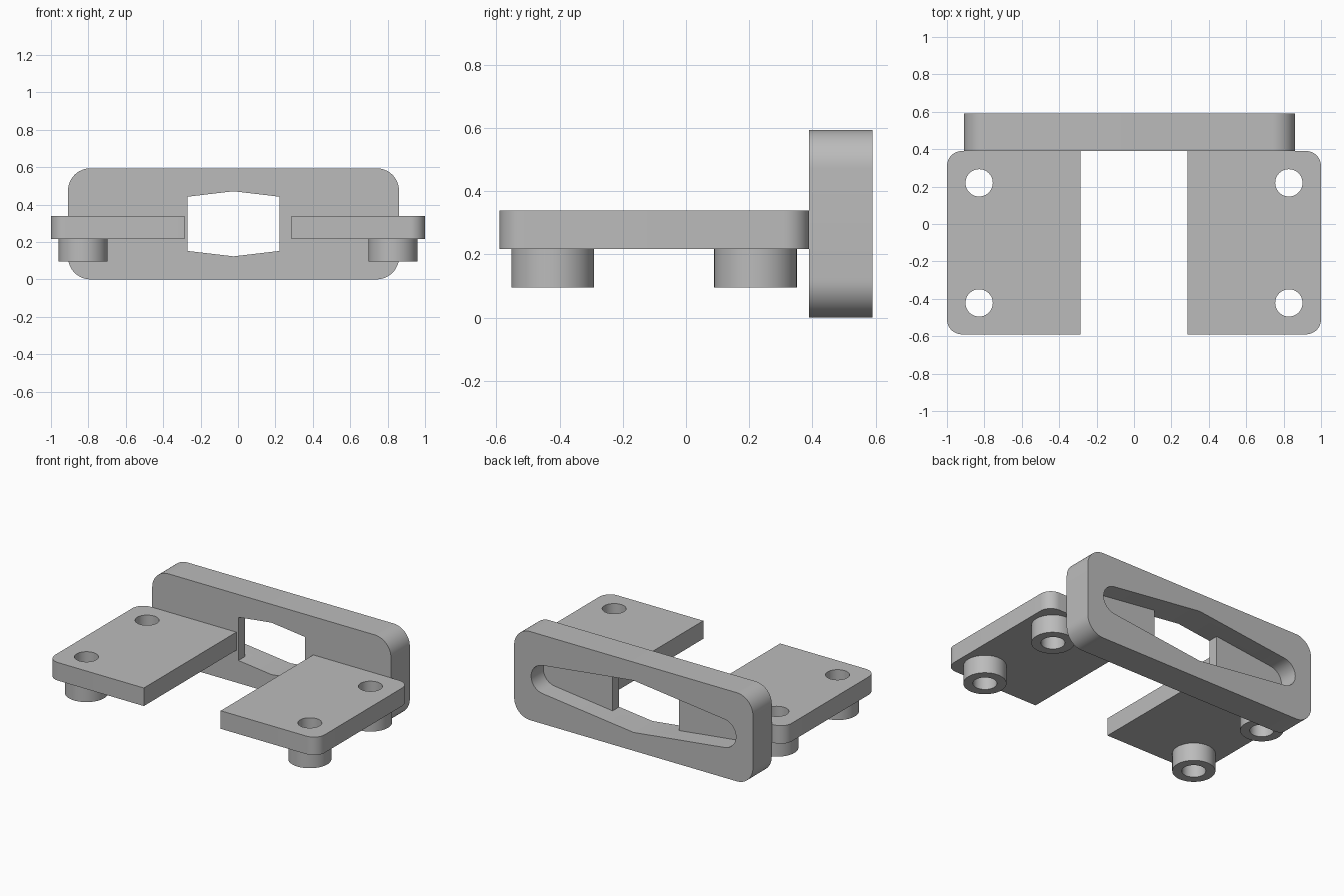
import bpy, bmesh
from math import sin, cos, pi, atan, radians
from mathutils import Vector

if "Cube" in bpy.data.objects:
    bpy.data.objects.remove(bpy.data.objects["Cube"])

# Single grey material
grey = bpy.data.materials.new("plain grey")
grey.use_nodes = True
GREY = (0.5, 0.5, 0.5, 1)
grey.diffuse_color = GREY
grey.node_tree.nodes["Principled BSDF"].inputs["Base Color"].default_value = GREY


def arc(cx, cy, r, start, end, n=12):
    steps = [start + (end - start) * i / n for i in range(n + 1)]
    return [(cx + r * cos(a), cy + r * sin(a)) for a in steps]


def rounded_rect(x0, x1, y0, y1, radii):
    """Counter-clockwise outline; radii start at the upper right corner."""
    corners = [(x1, y1, -1, -1), (x0, y1, 1, -1), (x0, y0, 1, 1), (x1, y0, -1, 1)]
    pts = []
    for i, ((x, y, sx, sy), r) in enumerate(zip(corners, radii)):
        if r:
            pts += arc(x + sx * r, y + sy * r, r, i * pi / 2, (i + 1) * pi / 2)
        else:
            pts.append((x, y))
    return pts


def prism(name, outline, low, high, axis="z"):
    """Extrude an outline along z, or an (x, z) outline along y."""
    place = (lambda p, h: (p[0], p[1], h)) if axis == "z" else (lambda p, h: (p[0], h, p[1]))
    bm = bmesh.new()
    face = bm.faces.new([bm.verts.new(place(p, low)) for p in outline])
    new = bmesh.ops.extrude_face_region(bm, geom=[face])["geom"]
    shift = Vector(place((0, 0), high - low))
    bmesh.ops.translate(bm, vec=shift, verts=[v for v in new if isinstance(v, bmesh.types.BMVert)])
    bmesh.ops.recalc_face_normals(bm, faces=bm.faces)
    mesh = bpy.data.meshes.new(name)
    bm.to_mesh(mesh)
    bm.free()
    mesh.materials.append(grey)
    ob = bpy.data.objects.new(name, mesh)
    bpy.context.collection.objects.link(ob)
    return ob


def cut(ob, cutter):
    mod = ob.modifiers.new("cut", "BOOLEAN")
    mod.operation = "DIFFERENCE"
    mod.solver = "EXACT"
    mod.object = cutter
    bpy.context.view_layer.objects.active = ob
    bpy.ops.object.modifier_apply(modifier=mod.name)
    bpy.data.objects.remove(cutter)


def smooth(ob):
    ob.data.shade_smooth()
    ob.data.set_sharp_from_angle(angle=radians(30))


# Upright back plate, slightly off centre
CX, CZ = -0.024, 0.297
plate = prism("back_plate", rounded_rect(CX - 0.885, CX + 0.885, 0, 0.594, [0.12] * 4),
              0.39, 0.59, "y")

# Tapered pocket with round ends, open to the rear
PEAK, SLOPE, END = 0.174, 0.118, 0.665
tilt = atan(SLOPE)
radius = (PEAK - SLOPE * END) * cos(tilt)
sweep = pi / 2 - tilt
pocket = (arc(CX + END, CZ, radius, -sweep, sweep) + [(CX, CZ + PEAK)]
          + arc(CX - END, CZ, radius, pi - sweep, pi + sweep) + [(CX, CZ - PEAK)])
cut(plate, prism("pocket_cutter", pocket, 0.46, 0.7, "y"))

# Six-sided window through the plate, following the pocket edges
HALF = 0.246
side = PEAK - SLOPE * HALF
window = [(CX + HALF, CZ - side), (CX + HALF, CZ + side), (CX, CZ + PEAK),
          (CX - HALF, CZ + side), (CX - HALF, CZ - side), (CX, CZ - PEAK)]
cut(plate, prism("window_cutter", window, 0.3, 0.5, "y"))
smooth(plate)

# Two side pads, each with two drilled round feet
for label, s in (("left", 1), ("right", -1)):
    x0, x1 = sorted((0.285 * s, s))
    radii = [0.08, 0, 0, 0.08] if s > 0 else [0, 0.08, 0.08, 0]
    pad = prism(label + "_pad", rounded_rect(x0, x1, -0.59, 0.39, radii), 0.217, 0.338)
    for end, y in (("front", -0.422), ("rear", 0.22)):
        ring = lambda r: arc(0.828 * s, y, r, 0, 2 * pi, 48)[:-1]
        foot = prism(f"{label}_{end}_foot", ring(0.131), 0.095, 0.217)
        for part in (pad, foot):
            cut(part, prism("hole_cutter", ring(0.073), 0, 0.5))
        smooth(foot)
    smooth(pad)
